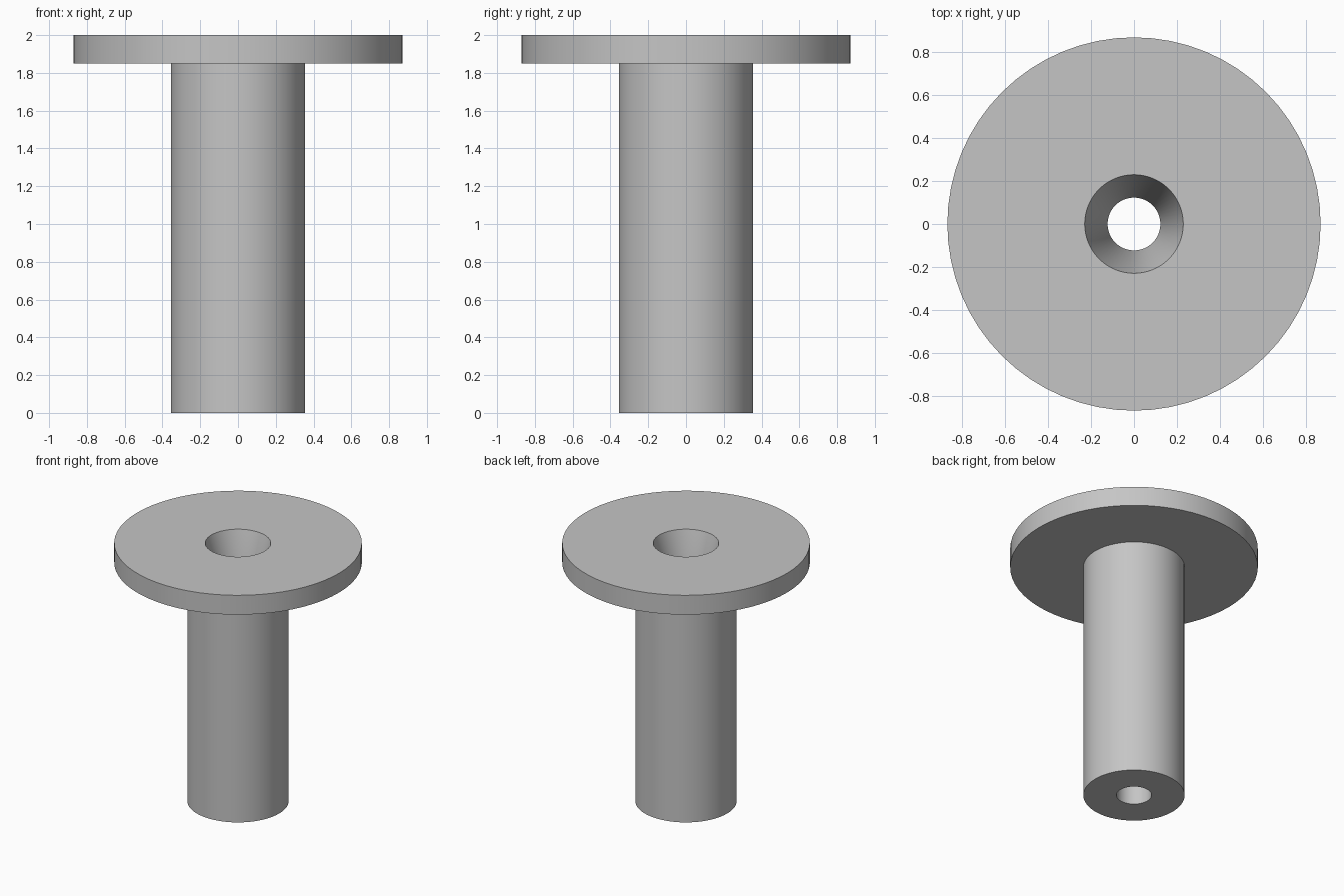
import bpy, bmesh, math

cube = bpy.data.objects.get("Cube")
if cube:
    bpy.data.objects.remove(cube, do_unlink=True)

SEGMENTS = 64

# Plain grey material
grey = bpy.data.materials.new("plain grey")
grey.use_nodes = True
colour = (0.56, 0.56, 0.56, 1)
grey.diffuse_color = colour
grey.node_tree.nodes["Principled BSDF"].inputs["Base Color"].default_value = colour


def lathe(name, profile, material):
    """Turn a closed (radius, height) profile about the z axis."""
    bm = bmesh.new()
    verts = [bm.verts.new((r, 0, z)) for r, z in profile]
    edges = [bm.edges.new((a, b)) for a, b in zip(verts, verts[1:] + verts[:1])]
    bmesh.ops.spin(bm, geom=verts + edges, cent=(0, 0, 0), axis=(0, 0, 1),
                   angle=math.tau, steps=SEGMENTS, use_merge=True)
    bmesh.ops.remove_doubles(bm, verts=bm.verts, dist=0.0001)
    bmesh.ops.recalc_face_normals(bm, faces=bm.faces)
    mesh = bpy.data.meshes.new(name)
    bm.to_mesh(mesh)
    bm.free()
    mesh.materials.append(material)
    obj = bpy.data.objects.new(name, mesh)
    bpy.context.collection.objects.link(obj)
    bpy.ops.object.select_all(action="DESELECT")
    obj.select_set(True)
    bpy.context.view_layer.objects.active = obj
    bpy.ops.object.shade_smooth_by_angle(angle=math.radians(30))
    return obj


# Flanged sleeve: shaft, wide flange, and a bore with a flared mouth
shaft, flange, bore, mouth = 0.356, 0.87, 0.123, 0.23
lathe("flanged_sleeve", [
    (bore, 0), (shaft, 0), (shaft, 1.85), (flange, 1.85),
    (flange, 2), (mouth, 2), (bore, 1.6),
], grey)
